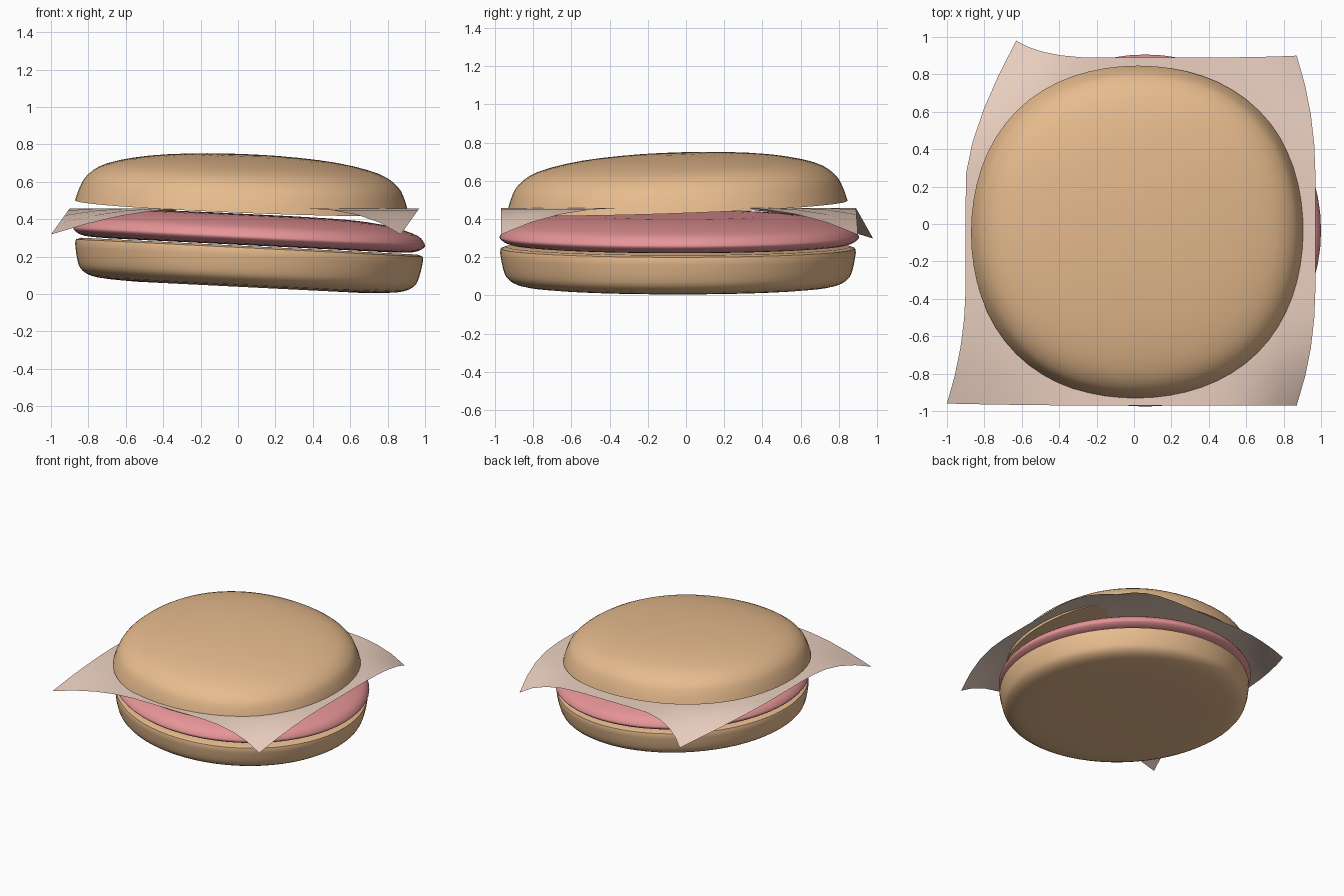
import bpy, bmesh, math
from mathutils import Vector

if "Cube" in bpy.data.objects:
    bpy.data.objects.remove(bpy.data.objects["Cube"])


def material(name, rgb):
    m = bpy.data.materials.new(name)
    m.diffuse_color = (*rgb, 1)
    m.use_nodes = True
    m.node_tree.nodes["Principled BSDF"].inputs["Base Color"].default_value = m.diffuse_color
    return m


bun_mat = material("bun", (0.80, 0.50, 0.27))
meat_mat = material("meat", (0.80, 0.30, 0.31))
cheese_mat = material("cheese", (0.83, 0.63, 0.53))


def finish(bm, name, mat):
    me = bpy.data.meshes.new(name)
    bm.to_mesh(me)
    bm.free()
    ob = bpy.data.objects.new(name, me)
    bpy.context.collection.objects.link(ob)
    me.materials.append(mat)
    bpy.ops.object.select_all(action='DESELECT')
    ob.select_set(True)
    bpy.context.view_layer.objects.active = ob
    bpy.ops.object.shade_smooth_by_angle(angle=math.radians(40))
    return ob


def smooth_curve(pts, steps=3):
    """Catmull-Rom through the profile points."""
    p = [pts[0]] + pts + [pts[-1]]
    out = []
    for a, b, c, d in zip(p, p[1:], p[2:], p[3:]):
        a, b, c, d = map(Vector, (a, b, c, d))
        for i in range(steps):
            t = i / steps
            out.append(0.5 * (2 * b + (c - a) * t + (2 * a - 5 * b + 4 * c - d) * t * t
                              + (3 * b - a - 3 * c + d) * t ** 3))
    return out + [Vector(pts[-1])]


def turned(name, profile, loc, rot, mat, square=0.0, seg=64):
    """Lathe (radius, z) points, listed bottom to top, and cap both ends."""
    bm = bmesh.new()
    rings = []
    for r, z in profile:
        ring = []
        for i in range(seg):
            a = math.tau * i / seg
            k = r * (1 + square * (1 - math.cos(4 * a)) / 2)
            ring.append(bm.verts.new((k * math.cos(a), k * math.sin(a), z)))
        rings.append(ring)
    for lo, hi in zip(rings, rings[1:]):
        for i in range(seg):
            j = (i + 1) % seg
            bm.faces.new((lo[i], lo[j], hi[j], hi[i]))
    bm.faces.new(rings[0][::-1])
    bm.faces.new(rings[-1])
    ob = finish(bm, name, mat)
    ob.location, ob.rotation_euler = loc, rot
    return ob


# bottom bun
turned("bottom_bun",
       smooth_curve([(0.6, 0), (0.8, 0.012), (0.885, 0.045), (0.915, 0.1), (0.932, 0.19)])
       + [(0.928, 0.21), (0.90, 0.22)],
       (0.05, -0.042, 0.036), (0, 0.05, 0), bun_mat)

# patty
turned("patty",
       smooth_curve([(0.75, -0.045), (0.88, -0.038), (0.935, -0.012), (0.937, 0.012),
                     (0.90, 0.05), (0.8, 0.082), (0.68, 0.104), (0.5, 0.118), (0.2, 0.122)]),
       (0.06, -0.035, 0.305), (0, 0.05, 0), meat_mat)

# top bun
turned("top_bun",
       smooth_curve([(0.892, 0), (0.87, 0.07), (0.83, 0.14), (0.73, 0.203),
                     (0.52, 0.25), (0.25, 0.274), (0.03, 0.28)]),
       (0.02, -0.045, 0.465), (0.035, 0.04, 0), bun_mat, square=0.03)

# cheese slice: flat sheet whose corners droop (shift x, y, z, falloff)
corners = {(-1, -1): (-0.10, 0.01, -0.14, 2.0), (1, -1): (-0.10, 0.0, -0.14, 2.2),
           (1, 1): (-0.10, 0.01, -0.14, 2.2), (-1, 1): (0.27, 0.09, -0.16, 1.6)}
bm = bmesh.new()
bmesh.ops.create_grid(bm, x_segments=12, y_segments=12, size=1)
for v in bm.verts:
    u, w = v.co.x, v.co.y
    dx, dy, dz, power = corners[(1 if u > 0 else -1, 1 if w > 0 else -1)]
    t = max(0, (abs(u) + abs(w) - 1.3) / 0.7) ** power
    v.co = (0.035 + 0.935 * u + dx * t, -0.04 + 0.93 * w + dy * t, 0.458 + dz * t)
finish(bm, "cheese_slice", cheese_mat)
